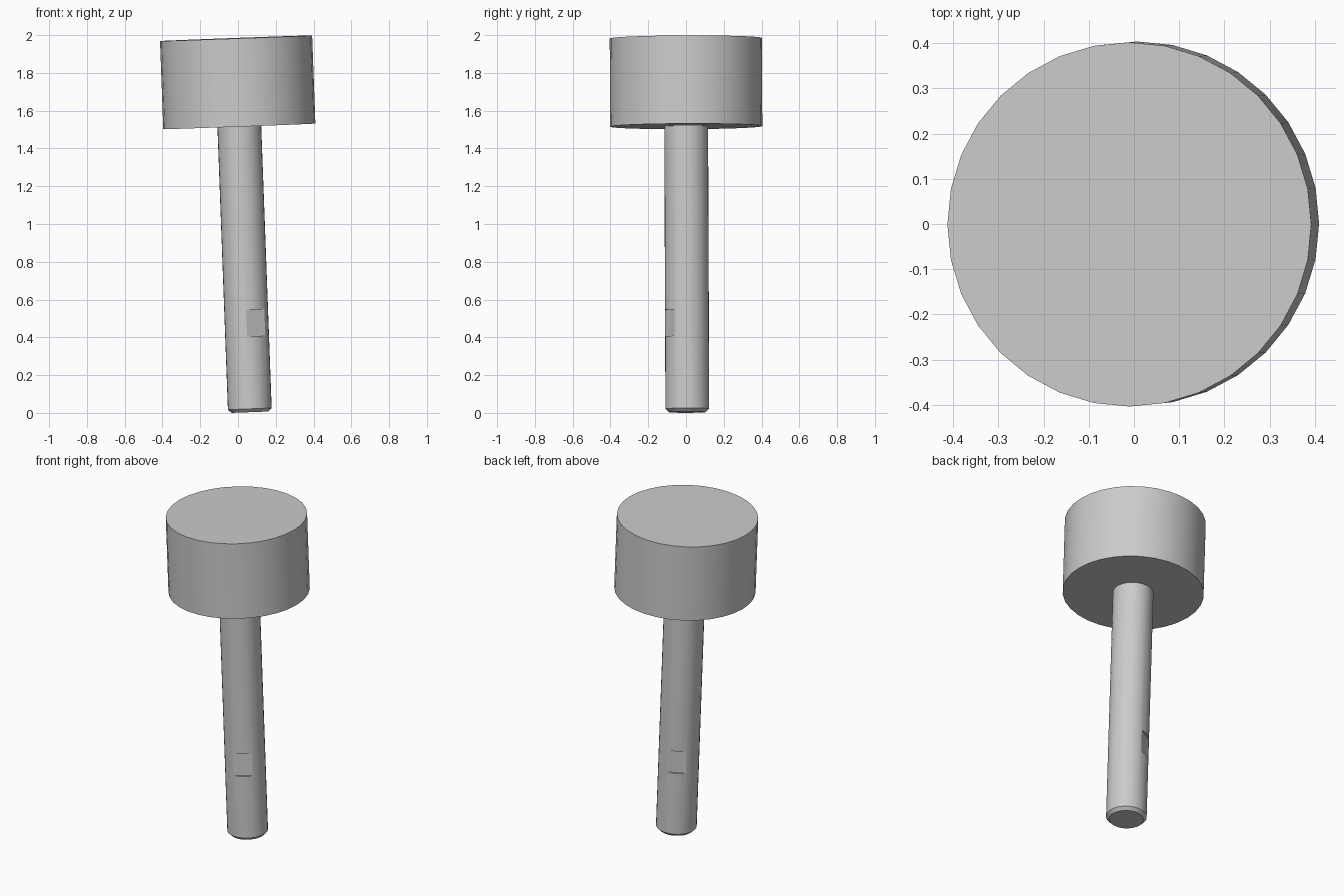
import bpy
import bmesh
from math import radians, cos, sin
from mathutils import Matrix, Vector

if "Cube" in bpy.data.objects:
    bpy.data.objects.remove(bpy.data.objects["Cube"])

SEGMENTS = 32
LENGTH = 1.981
HEAD_HEIGHT = 0.467
HEAD_RADIUS = 0.403
SHAFT_RADIUS = 0.116
CHAFFER = 0.018
FLAT_ANGLE = radians(-62)
FLAT_DISTANCE = SHAFT_RADIUS * cos(radians(28))

# The whole pin leans slightly
PLACE = (Matrix.Translation((0.063, 0.007, 0.004))
         @ Matrix.Rotation(-0.037, 4, 'Y') @ Matrix.Rotation(0.004, 4, 'X'))

steel = bpy.data.materials.new("grey_metal")
steel.use_nodes = True
GREY = (0.6, 0.6, 0.6, 1)
steel.diffuse_color = GREY
steel.node_tree.nodes["Principled BSDF"].inputs["Base Color"].default_value = GREY


def add_object(name, bm):
    bmesh.ops.recalc_face_normals(bm, faces=bm.faces)
    mesh = bpy.data.meshes.new(name)
    bm.to_mesh(mesh)
    bm.free()
    mesh.materials.append(steel)
    obj = bpy.data.objects.new(name, mesh)
    bpy.context.collection.objects.link(obj)
    obj.matrix_world = PLACE
    return obj


def lathe(name, profile):
    """Stack rings of (radius, height) into a closed turned solid."""
    bm = bmesh.new()
    rings = []
    for radius, z in profile:
        circle = bmesh.ops.create_circle(
            bm, segments=SEGMENTS, radius=radius,
            matrix=Matrix.Translation((0, 0, z)))
        rings.append(circle["verts"])
    for low, high in zip(rings, rings[1:]):
        for i in range(SEGMENTS):
            j = (i + 1) % SEGMENTS
            bm.faces.new((low[i], low[j], high[j], high[i]))
    bm.faces.new(rings[0])
    bm.faces.new(rings[-1])
    return add_object(name, bm)


def activate(obj):
    bpy.ops.object.select_all(action='DESELECT')
    obj.select_set(True)
    bpy.context.view_layer.objects.active = obj


# Turned parts
head = lathe("head", [(HEAD_RADIUS, LENGTH - HEAD_HEIGHT), (HEAD_RADIUS, LENGTH)])
shaft = lathe("shaft", [(SHAFT_RADIUS - CHAFFER, 0), (SHAFT_RADIUS, CHAFFER),
                        (SHAFT_RADIUS, LENGTH - HEAD_HEIGHT)])

# Pair of opposite wrench flats cut into the shaft
bm = bmesh.new()
for side in (0, radians(180)):
    turn = Matrix.Rotation(FLAT_ANGLE + side, 4, 'Z')
    centre = Vector((FLAT_DISTANCE + 0.05, 0, 0.472))
    bmesh.ops.create_cube(bm, size=1, matrix=turn @ Matrix.Translation(centre)
                          @ Matrix.Diagonal((0.1, 0.3, 0.14, 1)))
cutter = add_object("flat_cutter", bm)
cutter.hide_render = True

activate(shaft)
cut = shaft.modifiers.new("wrench_flats", 'BOOLEAN')
cut.operation = 'DIFFERENCE'
cut.solver = 'EXACT'
cut.object = cutter
bpy.ops.object.modifier_apply(modifier=cut.name)
bpy.data.objects.remove(cutter)

# Smooth round sides, crisp edges
for part in (head, shaft):
    activate(part)
    bpy.ops.object.shade_smooth_by_angle(angle=radians(18))
